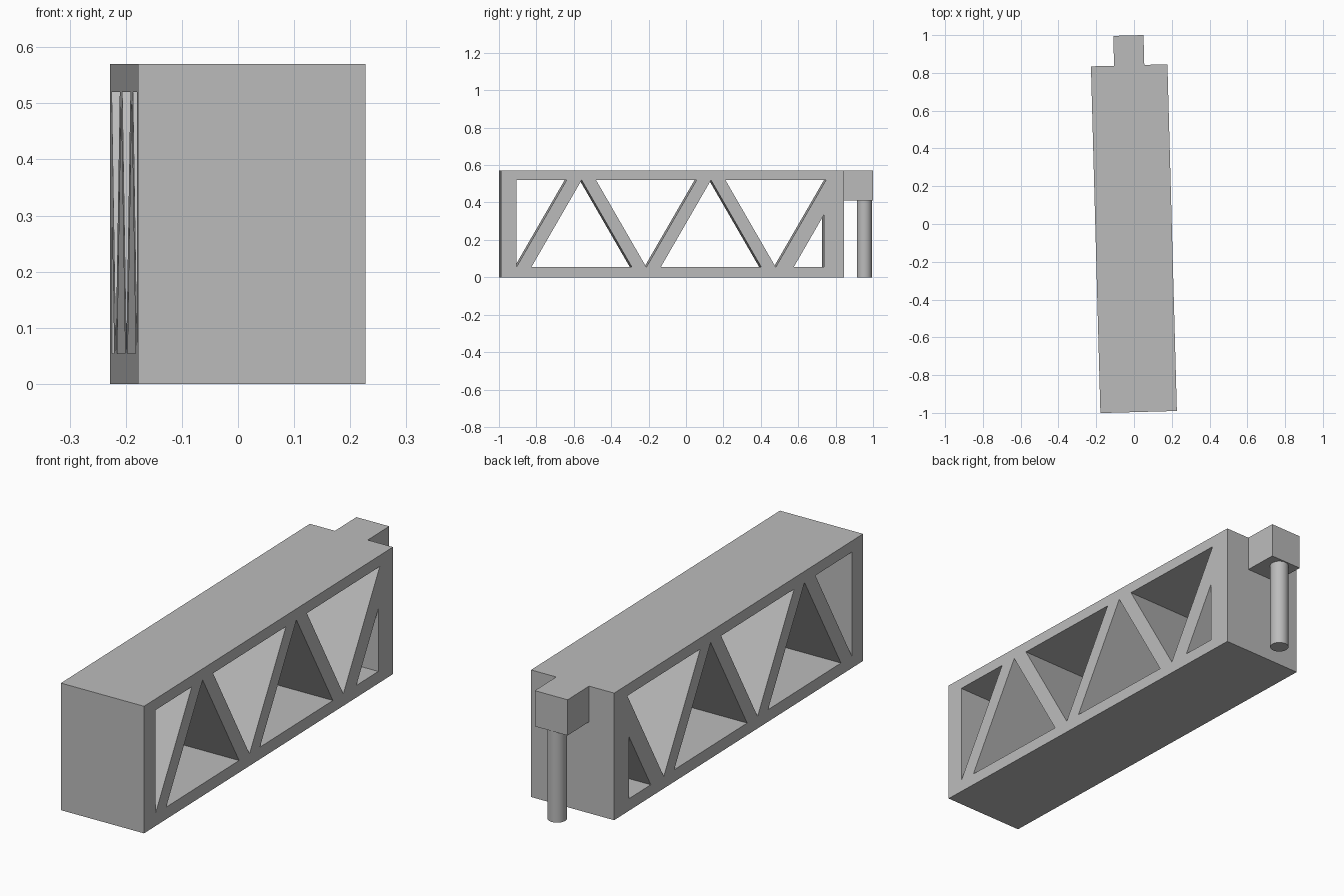
import bpy, bmesh, math
from mathutils import Matrix, Vector

cube = bpy.data.objects.get("Cube")
if cube:
    bpy.data.objects.remove(cube, do_unlink=True)

LENGTH, HALF_WIDTH, HEIGHT = 1.836, 0.2025, 0.57
LOW, HIGH = 0.054, 0.52             # bottom and top of the openings
RUN = (HIGH - LOW) / math.tan(math.radians(60))
PITCH = 0.692                       # spacing of the truss bays
# Local origin is the middle of the back end, with the whole part turned slightly
PLACE = Matrix.Translation((-0.0255, 0.84, 0)) @ Matrix.Rotation(math.radians(1.56), 4, 'Z')

gray = bpy.data.materials.new("light gray")
gray.use_nodes = True
COLOR = (0.5, 0.5, 0.5, 1)
gray.diffuse_color = COLOR
gray.node_tree.nodes["Principled BSDF"].inputs["Base Color"].default_value = COLOR


def finish(bm, name):
    bmesh.ops.recalc_face_normals(bm, faces=bm.faces)
    mesh = bpy.data.meshes.new(name)
    bm.to_mesh(mesh)
    bm.free()
    mesh.materials.append(gray)
    obj = bpy.data.objects.new(name, mesh)
    obj.matrix_world = PLACE
    bpy.context.collection.objects.link(obj)
    return obj


# Truss body: side profile with triangular openings, extruded across the width
def up(apex):
    return [(apex, HIGH), (apex - RUN, LOW), (apex + RUN, LOW)]


def down(tip):
    return [(tip, LOW), (tip + RUN, HIGH), (tip - RUN, HIGH)]


loops = [
    [(0, 0), (LENGTH, 0), (LENGTH, HEIGHT), (0, HEIGHT)],
    [(0.083, LOW), (0.083 + RUN, HIGH), (0.083, HIGH)],
    [(1.566, LOW), (1.728, LOW), (1.728, LOW + 0.162 * math.tan(math.radians(60)))],
]
for i in range(2):
    loops += [up(0.432 + i * PITCH), down(0.778 + i * PITCH)]

bm = bmesh.new()
for loop in loops:
    verts = [bm.verts.new((-HALF_WIDTH, y - LENGTH, z)) for y, z in loop]
    for a, b in zip(verts, verts[1:] + verts[:1]):
        bm.edges.new((a, b))
bmesh.ops.triangle_fill(bm, edges=bm.edges[:], use_beauty=True, normal=Vector((-1, 0, 0)))
side = bmesh.ops.extrude_face_region(bm, geom=bm.faces[:])["geom"]
bmesh.ops.translate(bm, vec=(2 * HALF_WIDTH, 0, 0),
                    verts=[g for g in side if isinstance(g, bmesh.types.BMVert)])
finish(bm, "truss_body")

# Square tab on the back end
TAB, TAB_BOTTOM = 0.158, 0.41
bm = bmesh.new()
bmesh.ops.create_cube(bm, size=1, matrix=Matrix.Translation((0, TAB / 2, (HEIGHT + TAB_BOTTOM) / 2))
                      @ Matrix.Diagonal((0.16, TAB, HEIGHT - TAB_BOTTOM, 1)))
finish(bm, "back_tab")

# Round pin hanging from the tab
bm = bmesh.new()
bmesh.ops.create_cone(bm, cap_ends=True, segments=32, radius1=0.04, radius2=0.04, depth=TAB_BOTTOM,
                      matrix=Matrix.Translation((0, 0.114, TAB_BOTTOM / 2)))
pin = finish(bm, "hinge_pin")
bpy.ops.object.select_all(action='DESELECT')
pin.select_set(True)
bpy.context.view_layer.objects.active = pin
bpy.ops.object.shade_smooth_by_angle(angle=math.radians(40))
